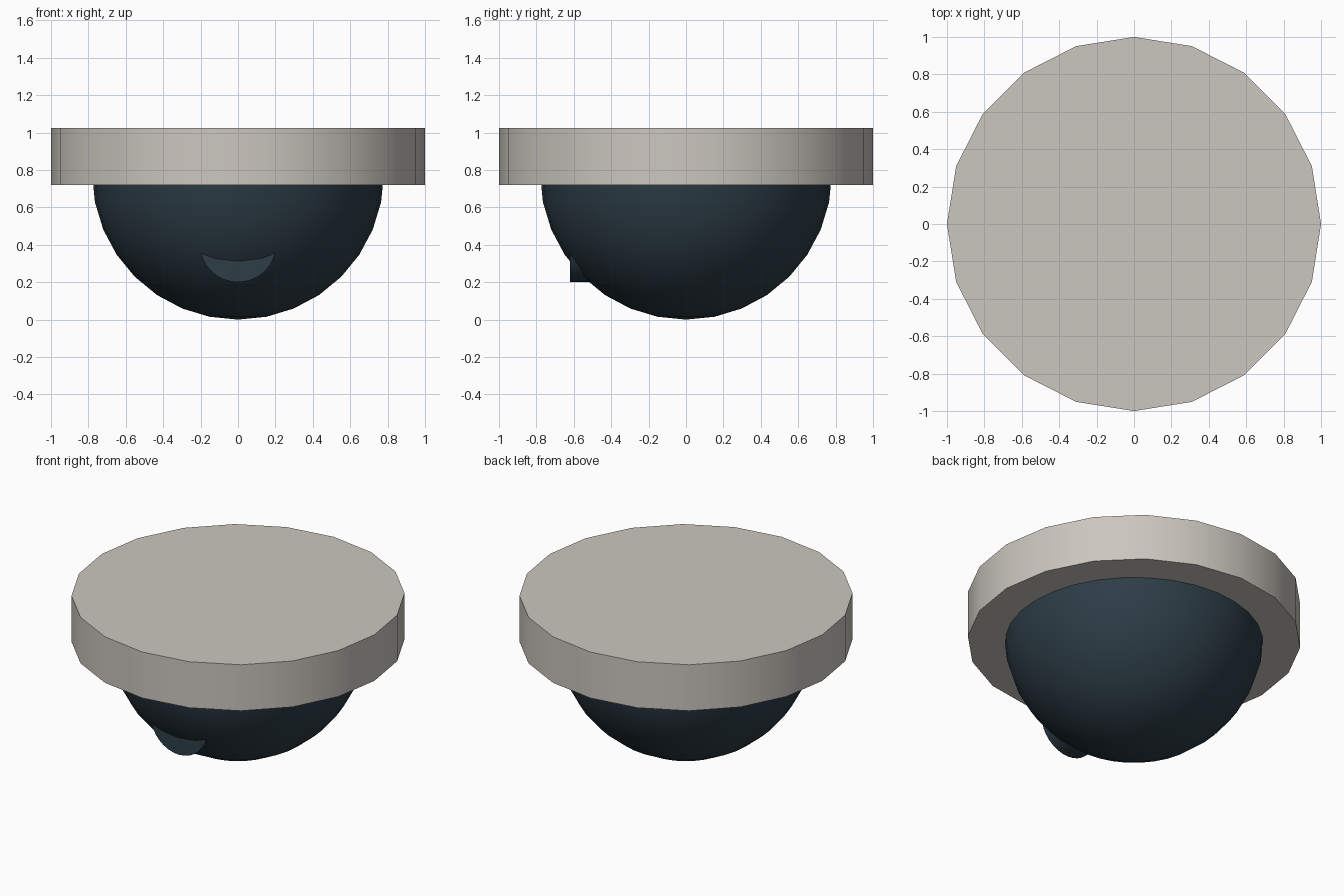
import bpy, bmesh, math

if "Cube" in bpy.data.objects:
    bpy.data.objects.remove(bpy.data.objects["Cube"])


def material(name, rgb):
    m = bpy.data.materials.new(name)
    m.diffuse_color = (*rgb, 1)
    m.use_nodes = True
    m.node_tree.nodes["Principled BSDF"].inputs["Base Color"].default_value = m.diffuse_color
    return m


def smooth(ob, name, mat):
    ob.name = name
    ob.data.materials.append(mat)
    bpy.ops.object.shade_smooth_by_angle(angle=math.radians(35))


cream = material("warm light grey", (0.60, 0.57, 0.52))
dark = material("dark blue glass", (0.026, 0.047, 0.064))

# Mounting base: 20-sided disc
bpy.ops.mesh.primitive_cylinder_add(vertices=20, radius=1, depth=0.305,
                                    location=(0, 0, 0.8725))
smooth(bpy.context.object, "mounting_base", cream)

# Dome: lower half of a sphere, its rim hidden inside the base
R = 0.78
bpy.ops.mesh.primitive_uv_sphere_add(segments=32, ring_count=16, radius=R,
                                     location=(0, 0, R))
dome = bpy.context.object
bm = bmesh.new()
bm.from_mesh(dome.data)
bmesh.ops.delete(bm, geom=[v for v in bm.verts if v.co.z > 0.01], context='VERTS')
bmesh.ops.holes_fill(bm, edges=[e for e in bm.edges if e.is_boundary], sides=0)
bm.to_mesh(dome.data)
bm.free()
smooth(dome, "dome", dark)

# Lens barrel: short cylinder poking out of the front of the dome
bpy.ops.mesh.primitive_cylinder_add(vertices=32, radius=0.205, depth=0.32,
                                    location=(0, -0.46, 0.405),
                                    rotation=(math.pi / 2, 0, 0))
smooth(bpy.context.object, "lens_barrel", dark)
